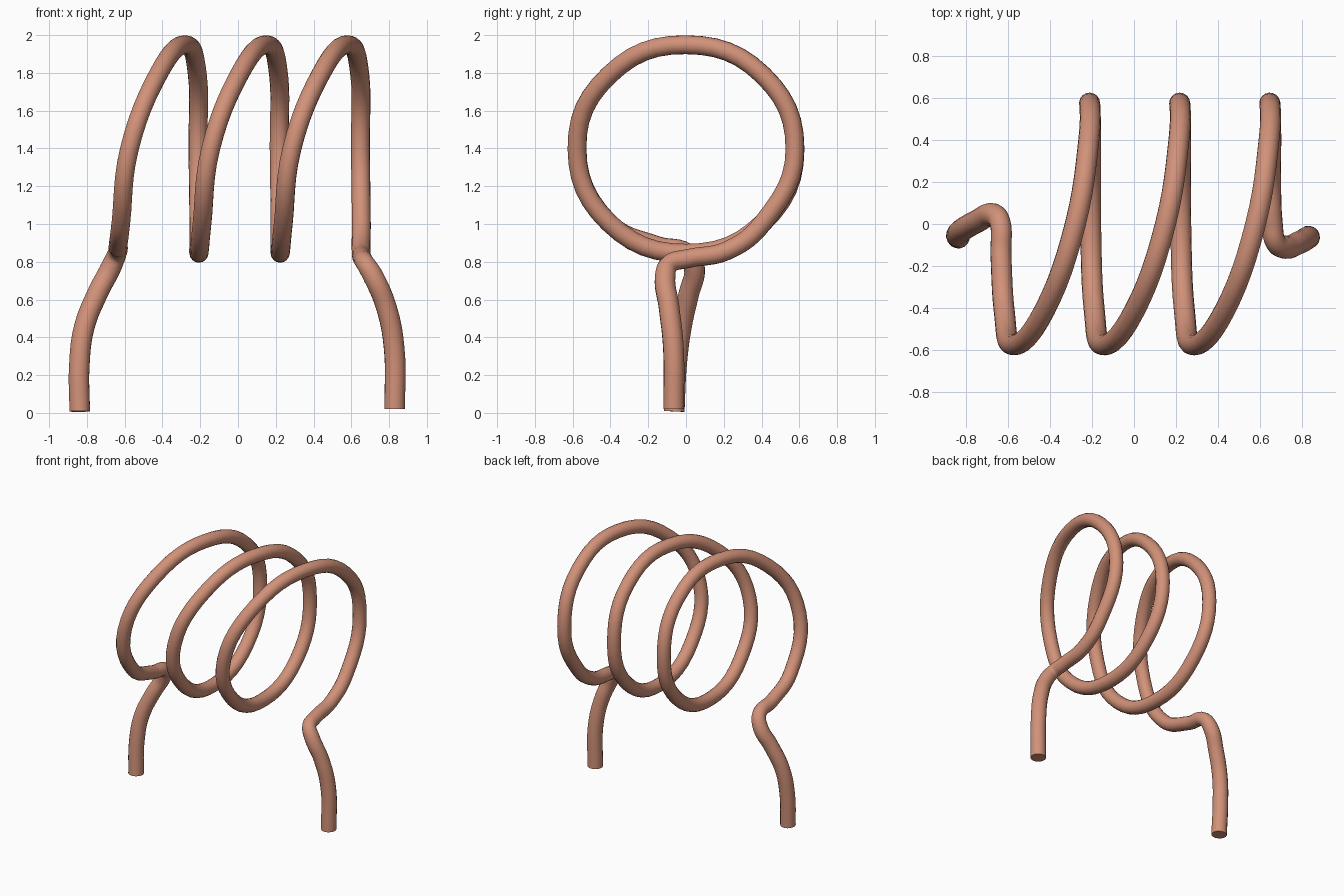
import bpy
from math import sin, cos, pi

cube = bpy.data.objects.get("Cube")
if cube:
    bpy.data.objects.remove(cube, do_unlink=True)

# Copper material
copper = bpy.data.materials.new("copper")
copper.use_nodes = True
colour = (0.64, 0.285, 0.19, 1)
copper.diffuse_color = colour
copper.node_tree.nodes["Principled BSDF"].inputs["Base Color"].default_value = colour

LEG_R, COIL_R = 0.055, 0.05
PITCH, STEPS = 0.43, 8
RING_Y, RING_Z, CENTRE_Z = 0.577, 0.552, 1.397

# Sideways drift within one turn, from the bottom round the front, top and back
DRIFT = [-0.637, -0.62, -0.575, -0.425, -0.28, -0.215, -0.212, -0.207]


def coil_point(i):
    a = 2 * pi * i / STEPS
    x = DRIFT[i % STEPS] + PITCH * (i // STEPS)
    return (x, -RING_Y * sin(a), CENTRE_Z - RING_Z * cos(a))


# Wire path: left leg, three turns, right leg
left_leg = [(-0.838, -0.062, 0.008), (-0.84, -0.05, 0.25), (-0.815, -0.025, 0.45),
            (-0.745, 0.015, 0.63), (-0.675, 0.045, 0.765), (-0.64, 0.01, 0.845),
            (-0.635, -0.15, 0.885)]
coil = [coil_point(i) for i in range(1, 3 * STEPS)]
right_leg = [(0.652, 0.22, 0.86), (0.66, 0.0, 0.815), (0.675, -0.085, 0.79),
             (0.715, -0.11, 0.725), (0.785, -0.09, 0.56), (0.826, -0.067, 0.35),
             (0.83, -0.065, 0.02)]
path = ([(p, LEG_R) for p in left_leg[:5]] + [(p, COIL_R) for p in left_leg[5:] + coil]
        + [(p, COIL_R) for p in right_leg[:3]] + [(p, LEG_R) for p in right_leg[3:]])

# Sweep a round section along the path
curve = bpy.data.curves.new("coil_wire", "CURVE")
curve.dimensions = "3D"
curve.resolution_u = 6
curve.bevel_depth = 1.0
curve.bevel_resolution = 6
curve.use_fill_caps = True
spline = curve.splines.new("BEZIER")
spline.bezier_points.add(len(path) - 1)
for bp, (co, radius) in zip(spline.bezier_points, path):
    bp.co = co
    bp.radius = radius
    bp.handle_left_type = bp.handle_right_type = "AUTO"
curve.materials.append(copper)

wire = bpy.data.objects.new("coil_wire", curve)
bpy.context.collection.objects.link(wire)
bpy.ops.object.select_all(action="DESELECT")
wire.select_set(True)
bpy.context.view_layer.objects.active = wire
bpy.ops.object.convert(target="MESH")
bpy.ops.object.shade_smooth_by_angle(angle=pi / 4)
